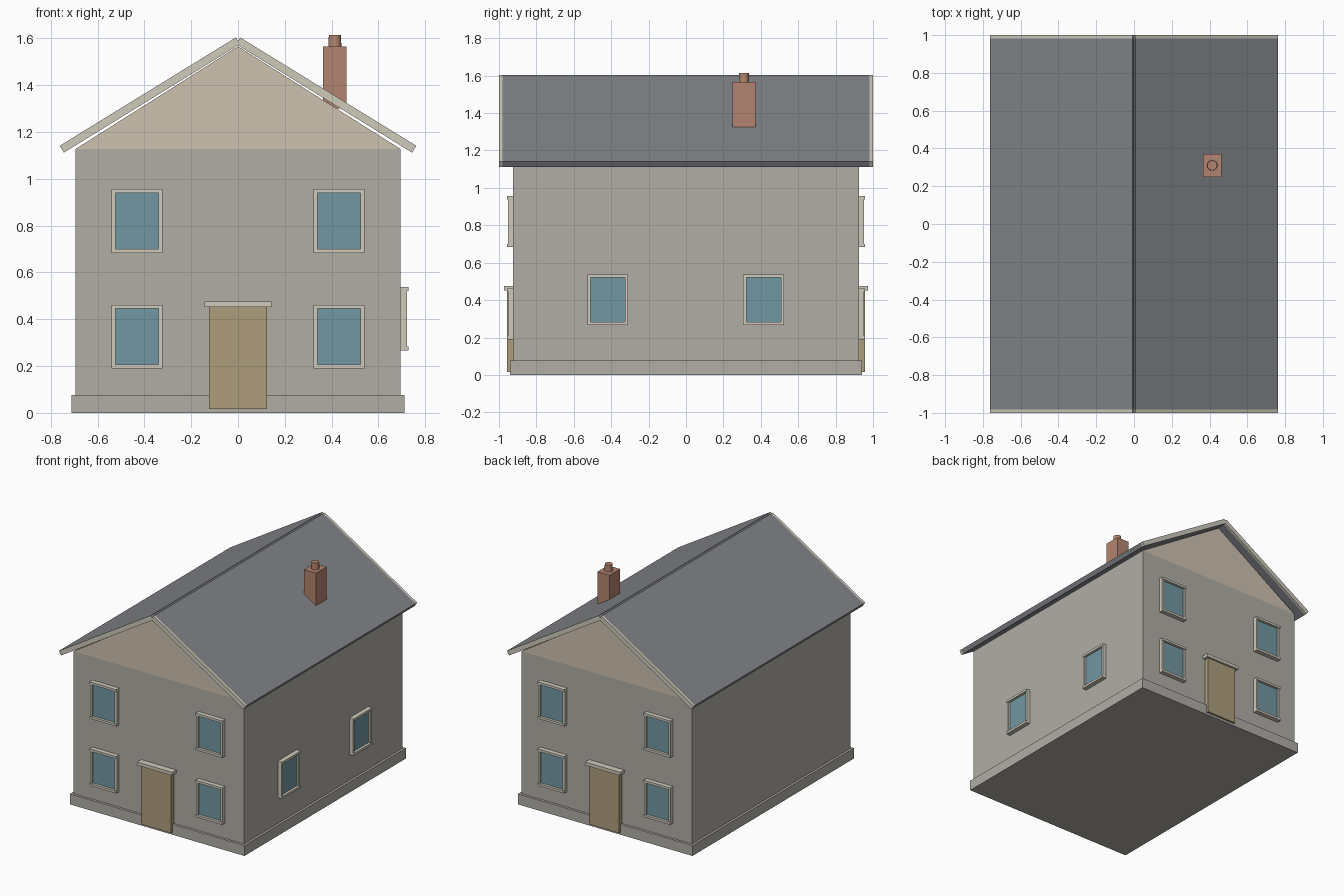
import bpy, bmesh, math
from mathutils import Vector, Matrix

if "Cube" in bpy.data.objects:
    bpy.data.objects.remove(bpy.data.objects["Cube"])


def material(name, rgb):
    m = bpy.data.materials.new(name)
    m.diffuse_color = (*rgb, 1)
    m.use_nodes = True
    m.node_tree.nodes["Principled BSDF"].inputs["Base Color"].default_value = m.diffuse_color
    return m


STONE = material("stone", (0.44, 0.42, 0.38))
PLASTER = material("plaster", (0.62, 0.54, 0.44))
TRIM = material("trim", (0.62, 0.59, 0.50))
GLASS = material("glass", (0.17, 0.31, 0.37))
WOOD = material("wood", (0.42, 0.34, 0.20))
SLATE = material("slate", (0.22, 0.23, 0.25))
BRICK = material("brick", (0.45, 0.23, 0.16))


def make(name, bm, mat):
    bmesh.ops.recalc_face_normals(bm, faces=bm.faces)
    me = bpy.data.meshes.new(name)
    bm.to_mesh(me)
    bm.free()
    me.materials.append(mat)
    ob = bpy.data.objects.new(name, me)
    bpy.context.collection.objects.link(ob)
    return ob


def add_box(bm, lo, hi, mtx=Matrix()):
    lo, hi = Vector(lo), Vector(hi)
    scale = Matrix.Diagonal((*(hi - lo), 1))
    bmesh.ops.create_cube(bm, size=1, matrix=mtx @ Matrix.Translation((lo + hi) / 2) @ scale)


def box(name, lo, hi, mat, mtx=Matrix()):
    bm = bmesh.new()
    add_box(bm, lo, hi, mtx)
    return make(name, bm, mat)


def prism(name, profile, y0, y1, mat):
    bm = bmesh.new()
    f = bm.faces.new([bm.verts.new((x, y0, z)) for x, z in profile])
    ext = bmesh.ops.extrude_face_region(bm, geom=[f])["geom"]
    bmesh.ops.translate(bm, vec=(0, y1 - y0, 0), verts=[v for v in ext if isinstance(v, bmesh.types.BMVert)])
    return make(name, bm, mat)


def window(name, mtx):
    # local frame: wall plane at y=0, outward is -y, centred on the opening
    w, h = 0.109, 0.136
    t = 0.017
    bm = bmesh.new()
    for s in (-1, 1):
        x0, x1 = sorted((s * (w - t), s * w))
        add_box(bm, (x0, -0.028, -h + t), (x1, 0.01, h - t), mtx)
        z0, z1 = sorted((s * (h - t), s * h))
        add_box(bm, (-w, -0.034, z0), (w, 0.01, z1), mtx)
    make(name + "_frame", bm, TRIM)
    box(name + "_glass", (-w + t, -0.015, -h + t), (w - t, 0.01, h - t), GLASS, mtx)


# Body of the house
box("plinth", (-0.712, -0.942, 0), (0.712, 0.942, 0.077), STONE)
box("walls", (-0.695, -0.924, 0.02), (0.695, 0.924, 1.127), STONE)
prism("gable", [(-0.695, 1.127), (0.695, 1.127), (0, 1.566)], -0.924, 0.924, PLASTER)

# Roof slabs with barge boards at both ends
for side, s in (("left", -1), ("right", 1)):
    slab = [(s * 0.009, 1.604), (s * 0.762, 1.141), (s * 0.744, 1.112), (-s * 0.008, 1.575)]
    prism("roof_" + side, slab, -0.982, 0.982, SLATE)
    for end, e in (("front", -1), ("back", 1)):
        prism(f"barge_board_{side}_{end}", slab, e * 0.982, e * 1.0, TRIM)

# Doors and windows, the same on front and back
for end, angle in (("front", 0), ("back", math.pi)):
    rot = Matrix.Rotation(angle, 4, "Z")
    box(f"door_{end}", (-0.123, -0.957, 0.017), (0.123, -0.91, 0.452), WOOD, rot)
    box(f"door_lintel_{end}", (-0.143, -0.972, 0.452), (0.143, -0.91, 0.476), TRIM, rot)
    for side, x in (("left", -0.432), ("right", 0.432)):
        for floor, z in (("lower", 0.326), ("upper", 0.82)):
            window(f"window_{end}_{side}_{floor}", rot @ Matrix.Translation((x, -0.924, z)))

# Windows on the right wall
for i, y in enumerate((-0.418, 0.415)):
    window(f"side_window_{i + 1}", Matrix.Translation((0.695, y, 0.402)) @ Matrix.Rotation(math.pi / 2, 4, "Z"))

# Chimney and pot
box("chimney", (0.364, 0.249, 1.3), (0.463, 0.371, 1.565), BRICK)
bm = bmesh.new()
bmesh.ops.create_cone(bm, cap_ends=True, segments=24, radius1=0.028, radius2=0.026, depth=0.06,
                      matrix=Matrix.Translation((0.414, 0.31, 1.584)))
pot = make("chimney_pot", bm, BRICK)
bpy.context.view_layer.objects.active = pot
pot.select_set(True)
bpy.ops.object.shade_smooth_by_angle()
